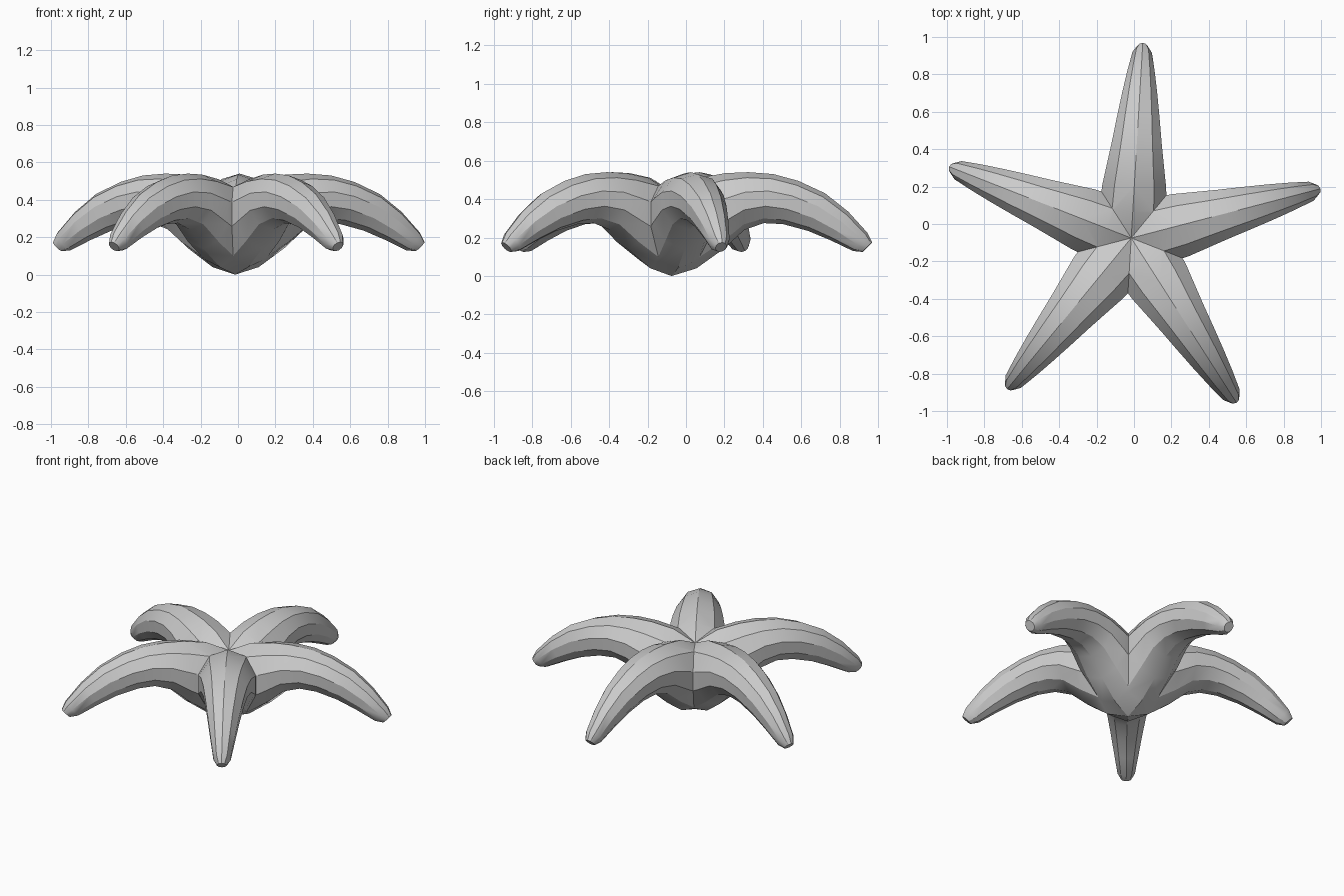
import bpy, bmesh, math
from mathutils import Vector, Matrix

cube = bpy.data.objects.get("Cube")
if cube:
    bpy.data.objects.remove(cube, do_unlink=True)

grey = bpy.data.materials.new("starfish grey")
grey.use_nodes = True
colour = (0.6, 0.6, 0.6, 1)
grey.diffuse_color = colour
grey.node_tree.nodes["Principled BSDF"].inputs["Base Color"].default_value = colour

SIDES = 10
ARMS = 5
CENTRE = Vector((-0.015, -0.075, 0))

# Arm sections: crest (reach, height), belly (reach, height), half width
SECTIONS = [
    ((-0.12, 0.36), (-0.08, -0.02), 0.17),
    ((0.00, 0.44), (0.00, 0.00), 0.18),
    ((0.14, 0.51), (0.13, 0.04), 0.19),
    ((0.28, 0.535), (0.27, 0.14), 0.18),
    ((0.40, 0.54), (0.38, 0.24), 0.16),
    ((0.53, 0.53), (0.48, 0.275), 0.14),
    ((0.66, 0.495), (0.58, 0.27), 0.122),
    ((0.80, 0.43), (0.71, 0.235), 0.10),
    ((0.92, 0.335), (0.83, 0.185), 0.078),
    ((1.02, 0.225), (0.945, 0.13), 0.055),
    ((1.045, 0.175), (0.995, 0.125), 0.03),
]


def section_ring(bm, crest, belly, width):
    top, low = Vector((crest[0], 0, crest[1])), Vector((belly[0], 0, belly[1]))
    mid, up = (top + low) / 2, (top - low) / 2
    ring = []
    for i in range(SIDES):
        a = math.tau * i / SIDES
        ring.append(bm.verts.new(mid + up * math.cos(a) + Vector((0, width * math.sin(a), 0))))
    return ring


def make_arm(bm):
    rings = [section_ring(bm, *s) for s in SECTIONS]
    for a, b in zip(rings, rings[1:]):
        for i in range(SIDES):
            j = (i + 1) % SIDES
            bm.faces.new((a[i], a[j], b[j], b[i]))
    bm.faces.new(rings[-1])
    # Trim to a wedge so that neighbouring arms meet in clean seams
    half = math.pi / ARMS
    for side in (1, -1):
        normal = Vector((-math.sin(half), side * math.cos(half), 0))
        bmesh.ops.bisect_plane(bm, geom=bm.verts[:] + bm.edges[:] + bm.faces[:],
                               plane_co=(0, 0, 0), plane_no=normal, clear_outer=True)


# One arm repeated round the centre and welded into a single body
arm = bmesh.new()
make_arm(arm)
arm_mesh = bpy.data.meshes.new("arm")
arm.to_mesh(arm_mesh)
arm.free()

body = bmesh.new()
for k in range(ARMS):
    before = len(body.verts)
    body.from_mesh(arm_mesh)
    body.verts.ensure_lookup_table()
    turn = Matrix.Translation(CENTRE) @ Matrix.Rotation(math.radians(14.6 + 72 * k), 4, "Z")
    bmesh.ops.transform(body, matrix=turn, verts=body.verts[before:])
bpy.data.meshes.remove(arm_mesh)
bmesh.ops.remove_doubles(body, verts=body.verts[:], dist=0.002)
bmesh.ops.recalc_face_normals(body, faces=body.faces[:])

mesh = bpy.data.meshes.new("starfish_body")
body.to_mesh(mesh)
body.free()
mesh.materials.append(grey)
obj = bpy.data.objects.new("starfish_body", mesh)
bpy.context.collection.objects.link(obj)
bpy.context.view_layer.objects.active = obj
obj.select_set(True)
bpy.ops.object.shade_smooth_by_angle(angle=math.radians(30))
